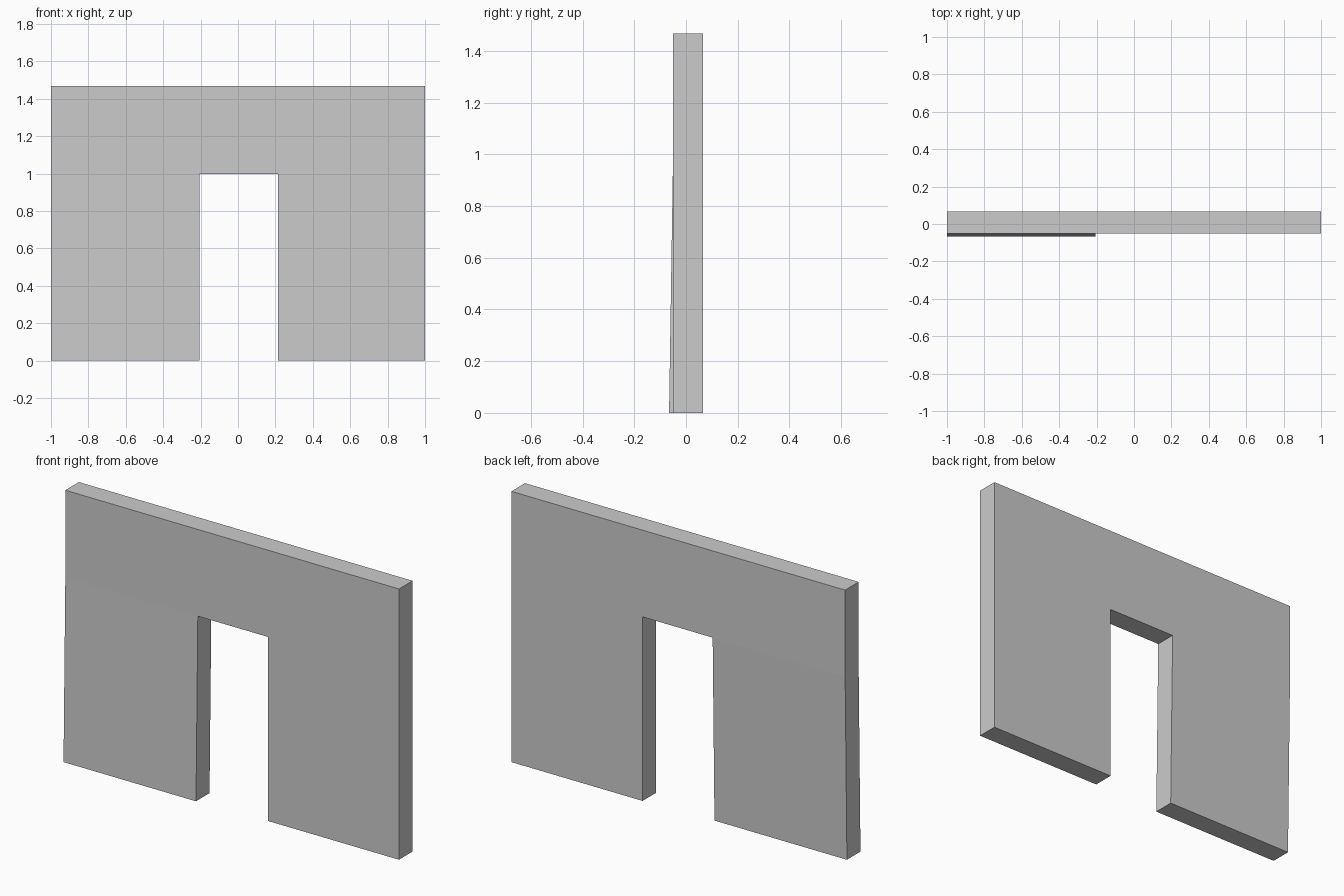
import bpy
import bmesh

if "Cube" in bpy.data.objects:
    bpy.data.objects.remove(bpy.data.objects["Cube"])

XS = [-1.0, -0.206, 0.214, 1.0]   # wall ends and door jambs
ZS = [0.0, 0.997, 1.467]          # ground, door head, wall top
FRONT, BACK = -0.05, 0.066
LEAN = -0.0155                    # forward lean of the left leg at the ground

bm = bmesh.new()

# Front face grid, leaving the doorway cell empty
grid = {(i, k): bm.verts.new((x, FRONT, z))
        for i, x in enumerate(XS) for k, z in enumerate(ZS)}
for i in range(3):
    for k in range(2):
        if (i, k) != (1, 0):
            bm.faces.new([grid[i, k], grid[i + 1, k],
                          grid[i + 1, k + 1], grid[i, k + 1]])

# Wall thickness
ext = bmesh.ops.extrude_face_region(bm, geom=bm.faces[:], use_keep_orig=True)
new_verts = [g for g in ext["geom"] if isinstance(g, bmesh.types.BMVert)]
bmesh.ops.translate(bm, verts=new_verts, vec=(0, BACK - FRONT, 0))

# Left leg leans slightly to the front
for v in bm.verts:
    if v.co.x < 0 and v.co.z < 0.01:
        v.co.y += LEAN

bmesh.ops.recalc_face_normals(bm, faces=bm.faces[:])
mesh = bpy.data.meshes.new("doorway_wall")
bm.to_mesh(mesh)
bm.free()
wall = bpy.data.objects.new("doorway_wall", mesh)
bpy.context.collection.objects.link(wall)
